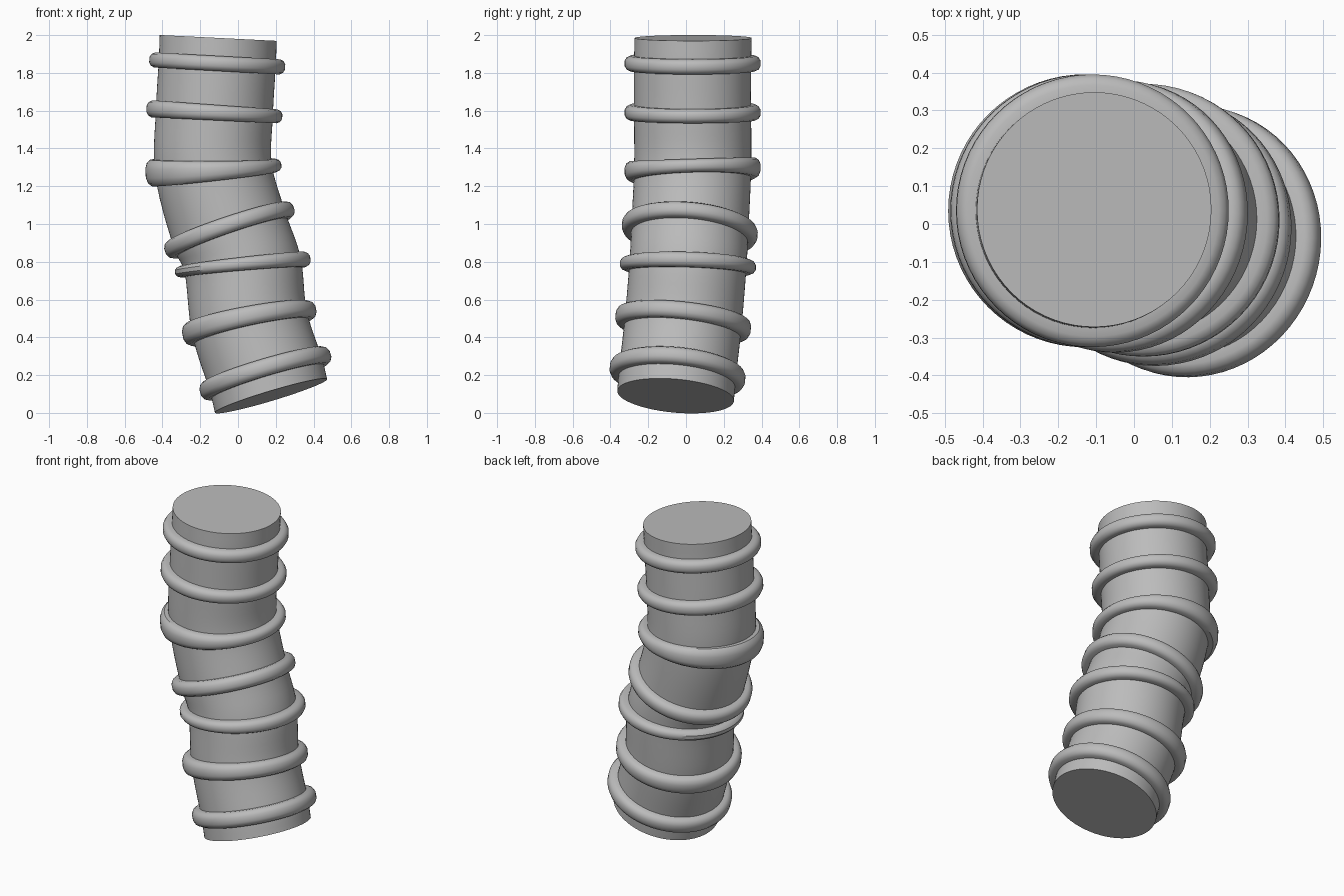
import bpy, bmesh
from math import cos, sin, pi
from mathutils import Vector, Matrix

cube = bpy.data.objects.get("Cube")
if cube:
    bpy.data.objects.remove(cube, do_unlink=True)

grey = bpy.data.materials.new("plain grey")
grey.use_nodes = True
grey.diffuse_color = (0.5, 0.5, 0.5, 1)
grey.node_tree.nodes["Principled BSDF"].inputs["Base Color"].default_value = (0.5, 0.5, 0.5, 1)

SIDES, PIPE_R = 72, 0.31

# Stations along the pipe: centre, slope in x, slope in y, rib half height at -x and +x
END_BOTTOM = ((0.175, -0.055, 0.09), 0.3, -0.09)
RIBS = [
    ((0.145, -0.045, 0.21), 0.30, -0.10, 0.047, 0.045),
    ((0.06, -0.015, 0.48), 0.20, -0.11, 0.056, 0.045),
    ((0.025, 0.01, 0.78), 0.10, -0.03, 0.03, 0.04),
    ((-0.045, 0.02, 0.97), 0.34, -0.09, 0.045, 0.042),
    ((-0.13, 0.035, 1.29), 0.06, 0.03, 0.07, 0.035),
    ((-0.125, 0.035, 1.59), -0.06, 0.0, 0.045, 0.037),
    ((-0.11, 0.035, 1.85), -0.055, 0.0, 0.04, 0.04),
]
END_TOP = ((-0.105, 0.038, 1.985), -0.05, 0.0)


def frame(centre, sx, sy):
    """Matrix placing a flat circle on a sloping plane."""
    normal = Vector((-sx, -sy, 1)).normalized()
    turn = Vector((0, 0, 1)).rotation_difference(normal).to_matrix().to_4x4()
    return Matrix.Translation(centre) @ turn


def loft(name, loops, closed):
    """Skin a list of loops; cap the ends, or close them into a ring."""
    bm = bmesh.new()
    rows = [[bm.verts.new(p) for p in loop] for loop in loops]
    pairs = list(zip(rows, rows[1:]))
    if closed:
        pairs.append((rows[-1], rows[0]))
    else:
        bm.faces.new(rows[0])
        bm.faces.new(rows[-1])
    for a, b in pairs:
        for i in range(SIDES):
            j = (i + 1) % SIDES
            bm.faces.new((a[i], a[j], b[j], b[i]))
    bmesh.ops.recalc_face_normals(bm, faces=bm.faces)
    mesh = bpy.data.meshes.new(name)
    bm.to_mesh(mesh)
    bm.free()
    mesh.materials.append(grey)
    obj = bpy.data.objects.new(name, mesh)
    bpy.context.collection.objects.link(obj)
    bpy.ops.object.select_all(action="DESELECT")
    obj.select_set(True)
    bpy.context.view_layer.objects.active = obj
    bpy.ops.object.shade_smooth_by_angle(angle=pi / 5)
    return obj


def circle(matrix, radius, height=lambda c: 0):
    angles = [2 * pi * i / SIDES for i in range(SIDES)]
    return [matrix @ Vector((radius * cos(a), radius * sin(a), height(cos(a)))) for a in angles]


# Bent pipe: smooth spine through all the stations
stations = [END_BOTTOM] + [r[:3] for r in RIBS] + [END_TOP]
points = [Vector(s[0]) for s in stations]
loops = []
STEPS = 6
for k in range(len(points) - 1):
    p, q = points[k], points[k + 1]
    before = points[k - 1] if k else p * 2 - q
    after = points[k + 2] if k + 2 < len(points) else q * 2 - p
    for n in range(STEPS):
        t = n / STEPS
        centre = 0.5 * (2 * p + (q - before) * t
                        + (2 * before - 5 * p + 4 * q - after) * t ** 2
                        + (3 * p - before - 3 * q + after) * t ** 3)
        sx, sy = (stations[k][i] * (1 - t) + stations[k + 1][i] * t for i in (1, 2))
        loops.append(circle(frame(centre, sx, sy), PIPE_R))
loops.append(circle(frame(*END_TOP), PIPE_R))
loft("bent_pipe", loops, False)

# Rounded ribs, thicker on the outside of the bend
PROFILE = [(0.30, -1), (0.332, -1), (0.35, -0.78), (0.36, -0.35),
           (0.36, 0.35), (0.35, 0.78), (0.332, 1), (0.30, 1)]
for number, (centre, sx, sy, left, right) in enumerate(RIBS, 1):
    m = frame(centre, sx, sy)
    rib = [circle(m, r, lambda c, h=h: h * ((left + right) / 2 + c * (right - left) / 2))
           for r, h in PROFILE]
    loft(f"rib_{number}", rib, True)
